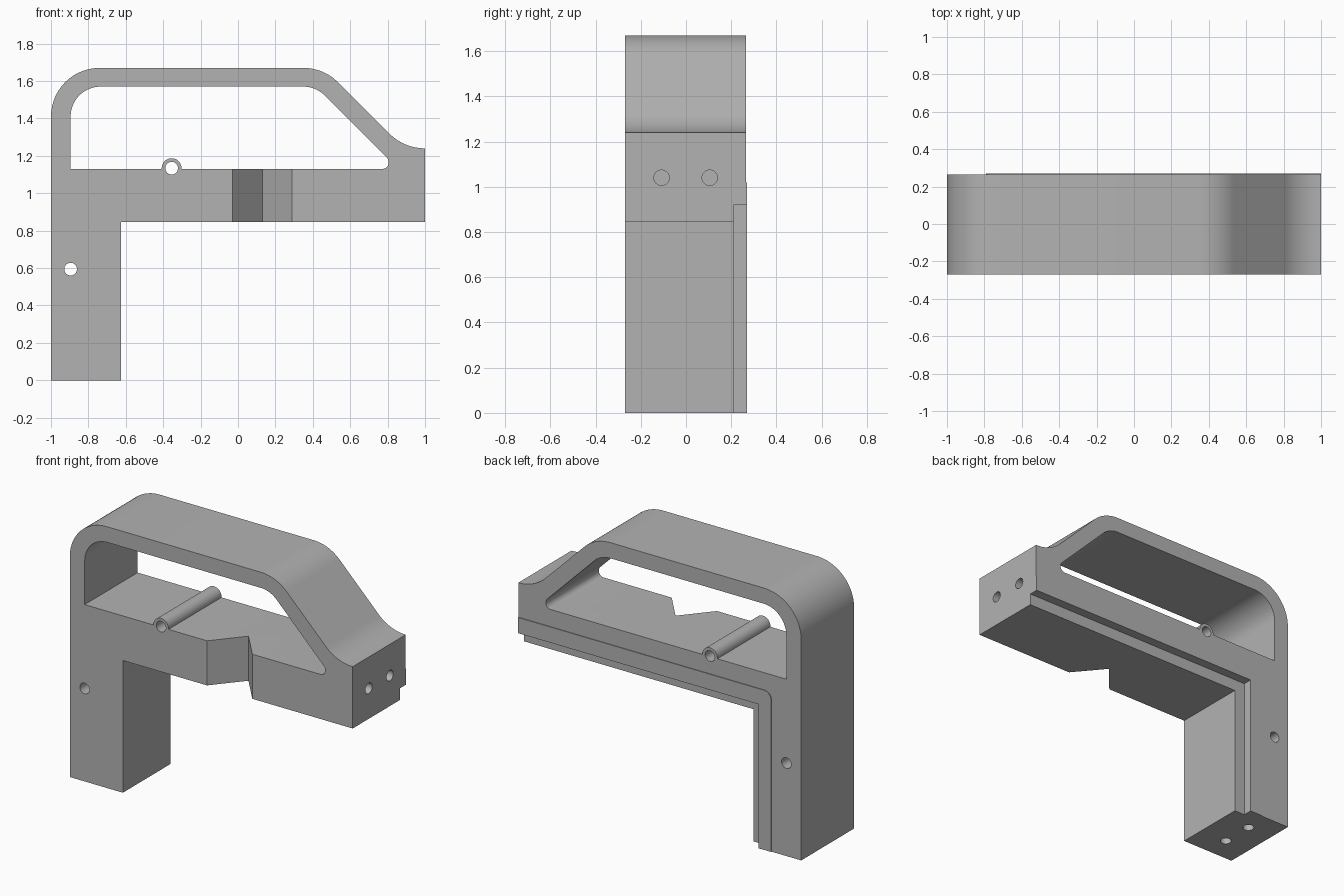
import bpy, bmesh, math
from mathutils import Vector, Matrix

cube = bpy.data.objects.get("Cube")
if cube:
    bpy.data.objects.remove(cube, do_unlink=True)

grey = bpy.data.materials.new("plain grey")
grey.use_nodes = True
colour = (0.45, 0.45, 0.45, 1)
grey.diffuse_color = colour
grey.node_tree.nodes["Principled BSDF"].inputs["Base Color"].default_value = colour

FRONT, BACK = -0.27, 0.265


def arc(cx, cz, r, start, end, steps=14):
    """Points on an arc, angles in degrees."""
    angles = [math.radians(start + (end - start) * i / steps) for i in range(steps + 1)]
    return [(cx + r * math.cos(a), cz + r * math.sin(a)) for a in angles]


def finish(name, bm):
    bmesh.ops.recalc_face_normals(bm, faces=bm.faces)
    mesh = bpy.data.meshes.new(name)
    bm.to_mesh(mesh)
    bm.free()
    mesh.materials.append(grey)
    obj = bpy.data.objects.new(name, mesh)
    bpy.context.collection.objects.link(obj)
    return obj


def prism(name, profile, lo, hi, axis="Y"):
    """Extrude an outline along y (x, z points) or along z (x, y points)."""
    bm = bmesh.new()
    place = (lambda p: (p[0], lo, p[1])) if axis == "Y" else (lambda p: (p[0], p[1], lo))
    face = bm.faces.new([bm.verts.new(place(p)) for p in profile])
    moved = bmesh.ops.extrude_face_region(bm, geom=[face])["geom"]
    shift = Vector((0, hi - lo, 0)) if axis == "Y" else Vector((0, 0, hi - lo))
    bmesh.ops.translate(bm, vec=shift, verts=[v for v in moved if isinstance(v, bmesh.types.BMVert)])
    return finish(name, bm)


def rod(name, centre, radius, length, axis):
    turn = {"X": Matrix.Rotation(math.pi / 2, 4, "Y"),
            "Y": Matrix.Rotation(math.pi / 2, 4, "X"),
            "Z": Matrix.Identity(4)}[axis]
    bm = bmesh.new()
    bmesh.ops.create_cone(bm, cap_ends=True, segments=32, radius1=radius, radius2=radius,
                          depth=length, matrix=Matrix.Translation(centre) @ turn)
    return finish(name, bm)


def combine(target, tool, operation):
    mod = target.modifiers.new(operation.lower(), "BOOLEAN")
    mod.operation, mod.object, mod.solver = operation, tool, "EXACT"
    bpy.context.view_layer.objects.active = target
    bpy.ops.object.modifier_apply(modifier=mod.name)
    bpy.data.objects.remove(tool, do_unlink=True)


# Leg, arm and handle as one outline
outline = [(-1, 0)]
outline += arc(-0.74, 1.41, 0.26, 180, 90)
outline += arc(0.35, 1.41, 0.26, 90, 45)
outline += arc(1, 1.51, 0.27, 225, 270)
outline += [(1, 0.845), (-0.625, 0.845), (-0.625, 0)]
body = prism("handle_bracket", outline, FRONT, BACK)

# Grip opening
opening = [(-0.895, 1.13)]
opening += arc(-0.735, 1.41, 0.16, 180, 90)
opening += arc(0.35, 1.41, 0.16, 90, 45)
opening += arc(0.771, 1.165, 0.035, 45, -90)
combine(body, prism("grip_opening", opening, -0.5, 0.5), "DIFFERENCE")

# Thin raised band along the back inner edge
band = [(-0.79, 0)] + arc(-0.74, 0.97, 0.05, 180, 90)
band += [(1, 1.02), (1, 0.845), (-0.625, 0.845), (-0.625, 0)]
combine(body, prism("back_band", band, 0.24, 0.27), "UNION")

# Stepped recess cut along the back inner edge
recess = [(-0.7, -0.1), (-0.7, 0.92), (1.1, 0.92), (1.1, 0.7), (-0.5, 0.7), (-0.5, -0.1)]
combine(body, prism("back_recess", recess, 0.21, 0.4), "DIFFERENCE")

# V notch in the front of the arm
slope = 0.19 / 0.16
notch = [(-0.03 - 0.1 / slope, FRONT - 0.1), (0.13, FRONT + 0.19), (0.29 + 0.1 / slope, FRONT - 0.1)]
combine(body, prism("front_notch", notch, 0.7, 1.2, "Z"), "DIFFERENCE")

# Cross tube on the arm, then its bore and the leg bore
tube = rod("cross_tube", (-0.355, (FRONT + BACK) / 2, 1.134), 0.053, BACK - FRONT, "Y")
combine(body, tube, "UNION")
for x, z in ((-0.355, 1.134), (-0.895, 0.594)):
    combine(body, rod("bore", (x, 0, z), 0.034, 1, "Y"), "DIFFERENCE")

# Blind screw holes in the arm end and the leg foot
for y in (-0.108, 0.105):
    combine(body, rod("end_hole", (1, y, 1.04), 0.034, 0.4, "X"), "DIFFERENCE")
    combine(body, rod("foot_hole", (-0.82, y, 0), 0.034, 0.4, "Z"), "DIFFERENCE")

bpy.ops.object.select_all(action="DESELECT")
body.select_set(True)
bpy.context.view_layer.objects.active = body
bpy.ops.object.shade_smooth_by_angle(angle=math.radians(30))
